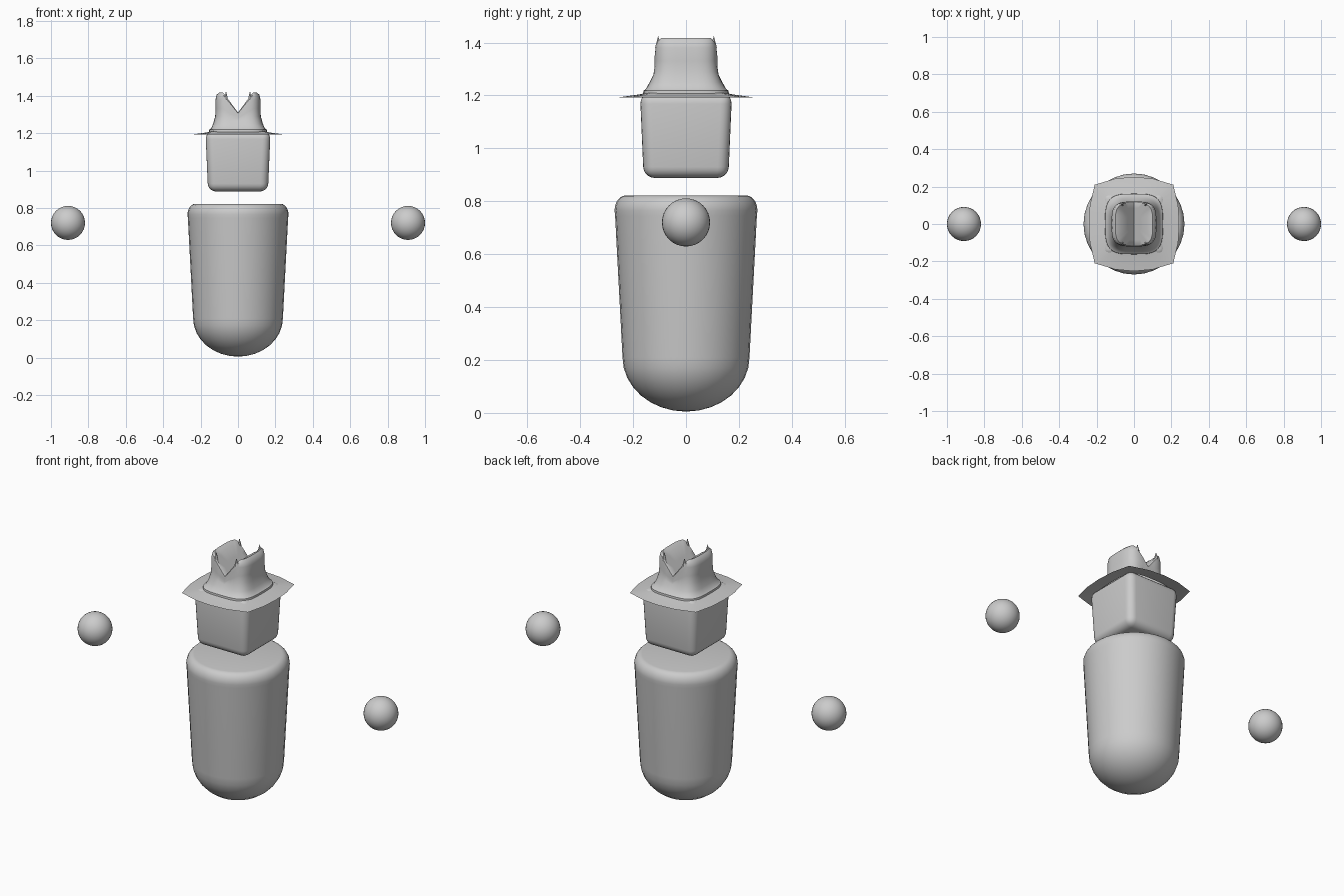
import bpy, bmesh
from math import sin, cos, pi, radians, copysign
from mathutils import Matrix

if "Cube" in bpy.data.objects:
    bpy.data.objects.remove(bpy.data.objects["Cube"])

def finish(bm, name, angle=35):
    bmesh.ops.recalc_face_normals(bm, faces=bm.faces)
    me = bpy.data.meshes.new(name)
    bm.to_mesh(me)
    bm.free()
    ob = bpy.data.objects.new(name, me)
    bpy.context.collection.objects.link(ob)
    bpy.ops.object.select_all(action='DESELECT')
    ob.select_set(True)
    bpy.context.view_layer.objects.active = ob
    bpy.ops.object.shade_smooth_by_angle(angle=radians(angle))
    return ob

def skin(bm, rings, bottom=None, top=None):
    """Join rings of points with quads, optionally closing to a tip point."""
    vs = [[bm.verts.new(p) for p in r] for r in rings]
    n = len(vs[0])
    for a, b in zip(vs, vs[1:]):
        for i in range(n):
            bm.faces.new((a[i], a[(i + 1) % n], b[(i + 1) % n], b[i]))
    for tip, ring in ((bottom, vs[0]), (top, vs[-1])):
        if tip:
            t = bm.verts.new(tip)
            for i in range(n):
                bm.faces.new((ring[i], ring[(i + 1) % n], t))

# Body: tapered capsule with round bottom and flat top
prof = [(.24 * sin(a), .21 - .205 * cos(a)) for a in (pi / 2 * i / 8 for i in range(1, 9))]
prof += [(.268, .745)]
prof += [(.228 + .042 * cos(a), .765 + .057 * sin(a)) for a in (pi / 2 * i / 6 for i in range(7))]
bm = bmesh.new()
skin(bm, [[(r * cos(2 * pi * i / 32), r * sin(2 * pi * i / 32), z) for i in range(32)]
          for r, z in prof], (0, 0, .005), (0, 0, .822))
finish(bm, "body")

# Head: tapered box with rounded edges
bm = bmesh.new()
bmesh.ops.create_cube(bm, size=1)
for v in bm.verts:
    w = .174 if v.co.z > 0 else .16
    v.co = (copysign(w, v.co.x), copysign(w, v.co.y), 1.21 if v.co.z > 0 else .888)
bmesh.ops.bevel(bm, geom=bm.edges[:], offset=.042, segments=5, profile=.5, affect='EDGES')
finish(bm, "head")

# Hat: bulged square brim, flared crown, V-shaped crease along the top
N = 48
BRIM = [(.242, 0), (.236, .1), (.21, .21), (.1, .243), (0, .252)]

def brim_point(i):
    c, s = cos(2 * pi * i / N), sin(2 * pi * i / N)
    k = i % (N // 2)
    k = min(k, N // 2 - k) / 3          # position within a quadrant, 0..4
    j = min(int(k), 3)
    (x0, y0), (x1, y1) = BRIM[j], BRIM[j + 1]
    f = k - j
    return (copysign(x0 + (x1 - x0) * f, c), copysign(y0 + (y1 - y0) * f, s), 1.193)

def square_point(i, a, b, n=3.6):
    c, s = cos(2 * pi * i / N), sin(2 * pi * i / N)
    c = 0 if abs(c) < 1e-6 else c
    s = 0 if abs(s) < 1e-6 else s
    return copysign(a * abs(c) ** (2 / n), c), copysign(b * abs(s) ** (2 / n), s)

def crown_ring(a, b, z):
    """Crown heights above 1.25 are squeezed under the V crease."""
    ring = []
    for i in range(N):
        x, y = square_point(i, a, b)
        top = min(1.418, 1.31 + 1.35 * abs(x))
        h = z if z < 1.25 else 1.25 + (z - 1.25) / .168 * (top - 1.25)
        ring.append((x, y, h))
    return ring

bm = bmesh.new()
rings = [[brim_point(i) for i in range(N)]]
rings += [crown_ring(*p) for p in (
    (.165, .175, 1.204), (.155, .162, 1.207), (.154, .161, 1.218), (.145, .152, 1.224),
    (.133, .138, 1.249), (.122, .124, 1.29), (.12, .12, 1.33), (.12, .12, 1.38),
    (.114, .118, 1.405), (.1, .112, 1.418), (.07, .085, 1.418), (.035, .045, 1.418))]
skin(bm, rings, top=(0, 0, 1.31))
# Small pointed tips at the ends of the crease
for x in (-.064, .064):
    for y in (-.105, .105):
        bmesh.ops.create_cone(bm, cap_ends=True, segments=6, radius1=.012, radius2=0,
                              depth=.045, matrix=Matrix.Translation((x, y, 1.403)))
finish(bm, "hat", 40)

# Floating hands
for side, name in ((-1, "left_hand"), (1, "right_hand")):
    bm = bmesh.new()
    bmesh.ops.create_uvsphere(bm, u_segments=32, v_segments=16, radius=.091,
                              matrix=Matrix.Translation((side * .909, 0, .72)))
    finish(bm, name)
